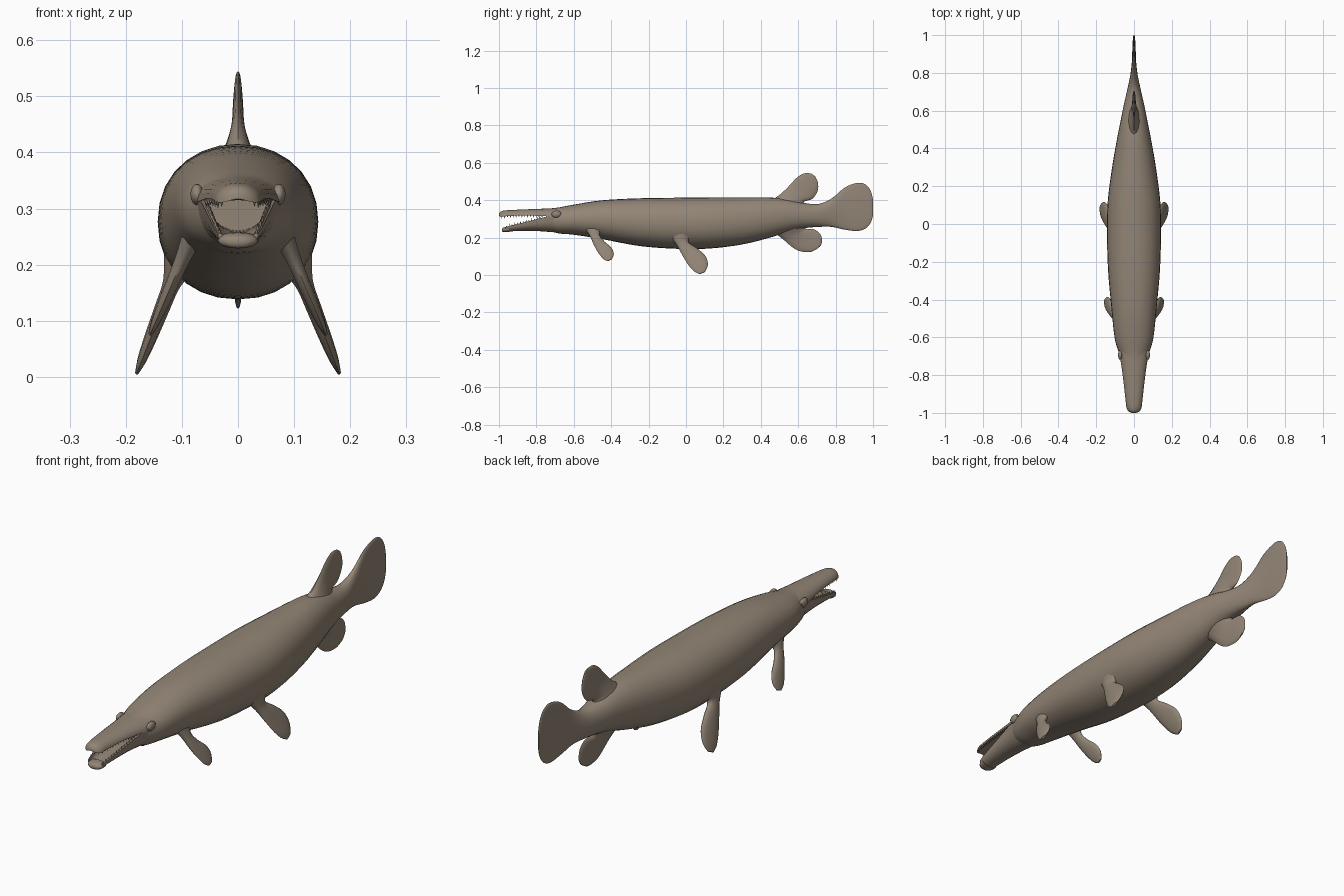
import bpy, bmesh, math
from mathutils import Vector

if "Cube" in bpy.data.objects:
    bpy.data.objects.remove(bpy.data.objects["Cube"])

skin = bpy.data.materials.new("grey brown skin")
skin.diffuse_color = (0.29, 0.235, 0.18, 1)
skin.use_nodes = True
skin.node_tree.nodes["Principled BSDF"].inputs["Base Color"].default_value = skin.diffuse_color


def finish(bm, name):
    bmesh.ops.recalc_face_normals(bm, faces=bm.faces)
    me = bpy.data.meshes.new(name)
    bm.to_mesh(me)
    bm.free()
    me.materials.append(skin)
    ob = bpy.data.objects.new(name, me)
    bpy.context.collection.objects.link(ob)
    bpy.ops.object.select_all(action='DESELECT')
    ob.select_set(True)
    bpy.context.view_layer.objects.active = ob
    bpy.ops.object.shade_smooth_by_angle(angle=math.radians(50))
    return ob


def smooth(rows, steps):
    """Catmull-Rom interpolation of station rows."""
    out = []
    for i in range(len(rows) - 1):
        p0, p1, p2 = rows[max(i - 1, 0)], rows[i], rows[i + 1]
        p3 = rows[min(i + 2, len(rows) - 1)]
        for s in range(steps):
            t = s / steps
            out.append([0.5 * (2 * b + (c - a) * t + (2 * a - 5 * b + 4 * c - d) * t * t
                               + (3 * b - a - 3 * c + d) * t ** 3)
                        for a, b, c, d in zip(p0, p1, p2, p3)])
    return out + [list(rows[-1])]


def loft(name, rows, section, normal=(1, 0, 0), steps=4):
    """Rows hold the two edge points of each section and its half thickness."""
    bm = bmesh.new()
    n, rings = Vector(normal).normalized(), []
    for r in smooth(rows, steps):
        a, b, w = Vector(r[0:3]), Vector(r[3:6]), max(r[6], 0.002)
        rings.append([bm.verts.new((a + b) / 2 + (a - b) / 2 * p + n * w * q)
                      for p, q in section])
    k = len(section)
    for r0, r1 in zip(rings, rings[1:]):
        for i in range(k):
            j = (i + 1) % k
            bm.faces.new((r0[i], r0[j], r1[j], r1[i]))
    bm.faces.new(rings[0])
    bm.faces.new(rings[-1])
    return finish(bm, name)


def oval(k, power=1.0):
    pts = [(math.cos(2 * math.pi * i / k), math.sin(2 * math.pi * i / k)) for i in range(k)]
    return [tuple(math.copysign(abs(c) ** power, c) for c in p) for p in pts]


# Body and tail: y, top, bottom, half width
body = [(-0.725, 0.356, 0.236, 0.064), (-0.68, 0.361, 0.222, 0.081), (-0.6, 0.376, 0.215, 0.103),
        (-0.45, 0.399, 0.192, 0.119), (-0.25, 0.41, 0.155, 0.137), (-0.05, 0.413, 0.14, 0.143),
        (0.12, 0.415, 0.141, 0.139), (0.3, 0.415, 0.163, 0.116), (0.45, 0.414, 0.2, 0.09),
        (0.55, 0.403, 0.232, 0.07), (0.63, 0.385, 0.25, 0.054), (0.71, 0.38, 0.257, 0.036),
        (0.78, 0.41, 0.257, 0.021), (0.85, 0.468, 0.242, 0.012), (0.92, 0.493, 0.235, 0.009),
        (0.965, 0.48, 0.252, 0.007), (0.99, 0.443, 0.285, 0.005), (1.0, 0.4, 0.32, 0.003)]
loft("body", [(0, y, t, 0, y, b, w) for y, t, b, w in body], oval(28, 0.93))

# Upper jaw: domed top, shallow arched palate
arc = [math.pi * i / 12 for i in range(13)]
dome = [(2 * math.sin(a) - 1, math.cos(a)) for a in arc]
dome += [(-0.85 + 0.15 * math.sin(math.pi * i / 4), -1 + 0.5 * i) for i in (1, 2, 3)]
upper = [(-0.66, 0.36, 0.308, 0.083), (-0.75, 0.355, 0.314, 0.067), (-0.85, 0.351, 0.318, 0.054),
         (-0.94, 0.347, 0.316, 0.044), (-0.975, 0.344, 0.312, 0.039),
         (-0.992, 0.338, 0.311, 0.028), (-1.0, 0.328, 0.315, 0.012)]
loft("upper_jaw", [(0, y, t, 0, y, b, w) for y, t, b, w in upper], dome)

# Lower jaw: open trough rising to the mouth corner
trough = [(1 - 2 * math.sin(a) ** 0.75 if 0 < a < 3.14 else 1, math.cos(a)) for a in arc]
trough += [(1 - 1.3 * max(math.sin(a), 0), 0.8 * math.cos(a)) for a in reversed(arc)]
lower = [(-0.67, 0.33, 0.225, 0.08), (-0.73, 0.316, 0.23, 0.068), (-0.82, 0.293, 0.236, 0.056),
         (-0.92, 0.268, 0.234, 0.044), (-0.965, 0.256, 0.229, 0.036)]
loft("lower_jaw", [(0, y, t, 0, y, b, w) for y, t, b, w in lower], trough)
# Solid rounded chin closing the trough
chin = [(-0.945, 0.258, 0.231, 0.037), (-0.968, 0.256, 0.229, 0.034),
        (-0.98, 0.251, 0.231, 0.022), (-0.984, 0.245, 0.237, 0.01)]
loft("chin", [(0, y, t, 0, y, b, w) for y, t, b, w in chin], oval(16, 0.9))


# Teeth along both jaws
def at(rows, y):
    for r0, r1 in zip(rows, rows[1:]):
        if r1[0] <= y <= r0[0]:
            f = (y - r0[0]) / (r1[0] - r0[0])
            return [a + (b - a) * f for a, b in zip(r0, r1)]


def teeth(name, rows, edge, up, first, last, count):
    bm = bmesh.new()
    for side in (-1, 1):
        for i in range(count):
            y = first + (last - first) * i / (count - 1)
            r = at(rows, y)
            h = 0.013 if i % 2 else 0.009
            base = Vector((side * r[3] * 0.9, y, r[edge] - up * 0.003))
            ring = [bm.verts.new(base + 0.004 * Vector((math.cos(k * 1.2566), math.sin(k * 1.2566), 0)))
                    for k in range(5)]
            tip = bm.verts.new(base + Vector((0, 0, up * (h + 0.003))))
            for k in range(5):
                bm.faces.new((ring[k], ring[(k + 1) % 5], tip))
            bm.faces.new(ring)
    finish(bm, name)


teeth("upper_teeth", upper, 2, -1, -0.77, -0.985, 15)
teeth("lower_teeth", lower, 1, 1, -0.78, -0.96, 13)

# Cheek bumps beside the mouth corners
bm = bmesh.new()
for side in (-1, 1):
    vs = bmesh.ops.create_uvsphere(bm, u_segments=14, v_segments=9, radius=1)["verts"]
    for v in vs:
        v.co = Vector((side * 0.073 + v.co.x * 0.012, -0.693 + v.co.y * 0.026, 0.325 + v.co.z * 0.019))
finish(bm, "cheek_bumps")

# Dorsal and anal fins: leading y z, trailing y z, half thickness
dorsal = [(0.44, 0.39, 0.64, 0.35, 0.04), (0.5, 0.428, 0.63, 0.39, 0.023),
          (0.55, 0.475, 0.675, 0.407, 0.012), (0.59, 0.518, 0.704, 0.45, 0.009),
          (0.63, 0.543, 0.705, 0.494, 0.006), (0.668, 0.543, 0.69, 0.528, 0.003)]
anal = [(0.46, 0.235, 0.65, 0.285, 0.04), (0.52, 0.19, 0.64, 0.247, 0.018),
        (0.57, 0.147, 0.685, 0.244, 0.01), (0.61, 0.127, 0.72, 0.216, 0.008),
        (0.66, 0.122, 0.727, 0.175, 0.006), (0.692, 0.134, 0.715, 0.15, 0.003)]
for name, rows in (("dorsal_fin", dorsal), ("anal_fin", anal)):
    loft(name, [(0, a, b, 0, c, d, w) for a, b, c, d, w in rows], oval(14))

# Paired fins, splayed outwards as they descend
pectoral = [(-0.545, 0.255, -0.45, 0.25, 0.02), (-0.515, 0.21, -0.462, 0.215, 0.014),
            (-0.495, 0.165, -0.437, 0.18, 0.012), (-0.472, 0.123, -0.4, 0.147, 0.011),
            (-0.445, 0.088, -0.386, 0.113, 0.008), (-0.42, 0.074, -0.396, 0.084, 0.004)]
pelvic = [(-0.095, 0.215, 0.045, 0.21, 0.035), (-0.05, 0.16, 0.012, 0.178, 0.017),
          (-0.022, 0.11, 0.06, 0.142, 0.014), (0.008, 0.06, 0.105, 0.1, 0.012),
          (0.04, 0.022, 0.117, 0.055, 0.009), (0.072, 0.004, 0.103, 0.018, 0.004)]
for name, rows, x0, z0, slope in (("pectoral_fin", pectoral, 0.088, 0.235, 0.43),
                                  ("pelvic_fin", pelvic, 0.105, 0.2, 0.39)):
    for side, label in ((-1, "left"), (1, "right")):
        loft(label + "_" + name,
             [(side * (x0 + (z0 - b) * slope), a, b, side * (x0 + (z0 - d) * slope), c, d, w)
              for a, b, c, d, w in rows], oval(14), (side, 0, slope))
